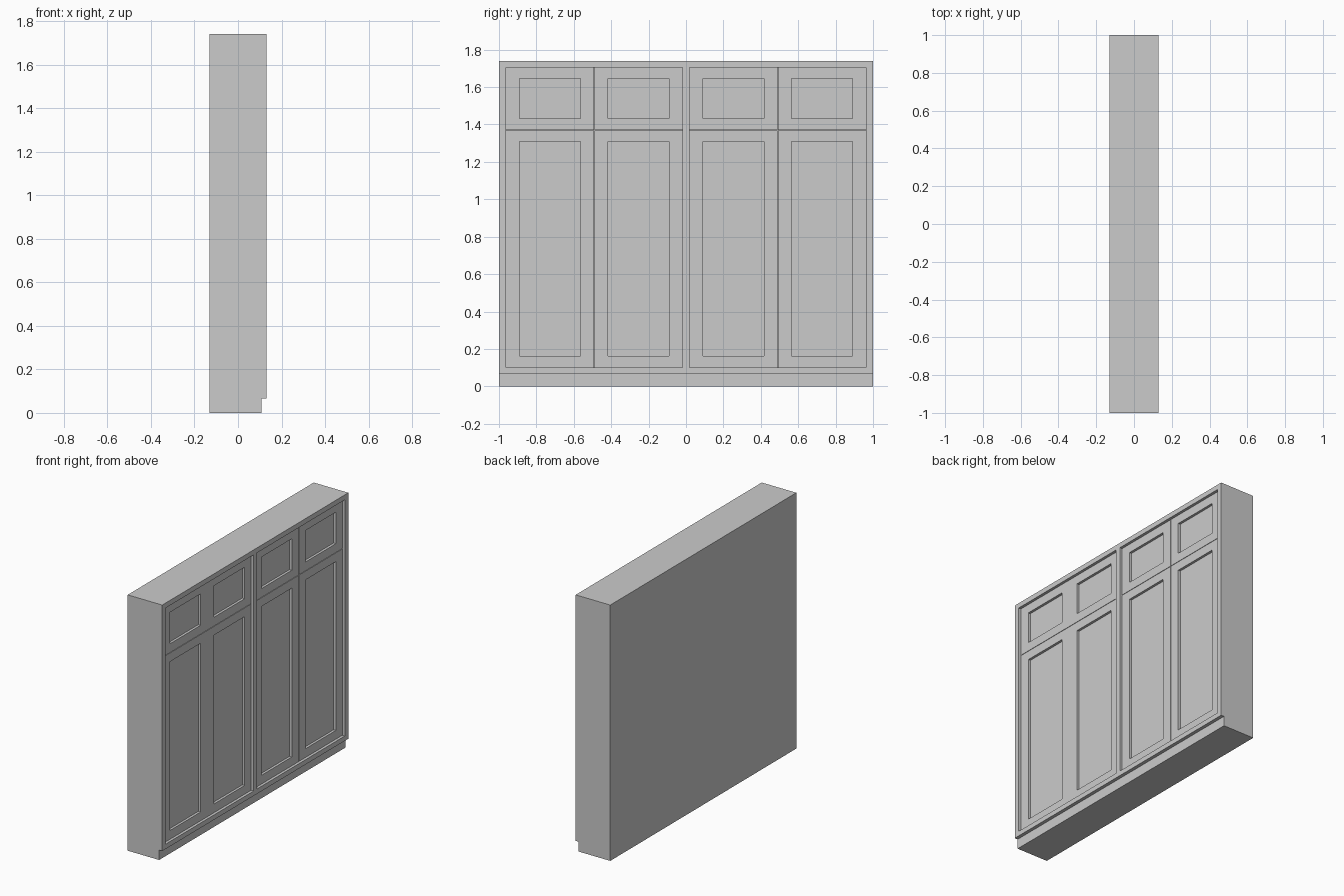
import bpy
import bmesh

if "Cube" in bpy.data.objects:
    bpy.data.objects.remove(bpy.data.objects["Cube"])

GREY = (0.6, 0.6, 0.6, 1.0)
FRONT, BACK = 0.13, -0.13
HEIGHT, PLINTH_TOP, PLINTH_FRONT = 1.74, 0.067, 0.107
BAY_IN, BAY_OUT, BAY_LOW, BAY_HIGH = 0.0175, 0.963, 0.1, 1.706
DOOR_FACE = FRONT - 0.017
PANEL_DEPTH = 0.017
SPLIT_Z = 1.37
GAP = 0.0015

grey = bpy.data.materials.new("plain grey")
grey.use_nodes = True
grey.diffuse_color = GREY
grey.node_tree.nodes["Principled BSDF"].inputs["Base Color"].default_value = GREY


def make_object(name, bm):
    bmesh.ops.recalc_face_normals(bm, faces=bm.faces)
    mesh = bpy.data.meshes.new(name)
    bm.to_mesh(mesh)
    bm.free()
    mesh.materials.append(grey)
    obj = bpy.data.objects.new(name, mesh)
    bpy.context.collection.objects.link(obj)
    return obj


def box_mesh(low, high):
    bm = bmesh.new()
    bmesh.ops.create_cube(bm, size=1)
    for v in bm.verts:
        v.co = [h if c > 0 else l for c, l, h in zip(v.co, low, high)]
    return bm


# Carcass: side profile with a recessed plinth, extruded across the width
bm = bmesh.new()
profile = [(BACK, 0), (PLINTH_FRONT, 0), (PLINTH_FRONT, PLINTH_TOP),
           (FRONT, PLINTH_TOP), (FRONT, HEIGHT), (BACK, HEIGHT)]
side = bm.faces.new([bm.verts.new((x, -1, z)) for x, z in profile])
swept = bmesh.ops.extrude_face_region(bm, geom=[side])["geom"]
bmesh.ops.translate(bm, vec=(0, 2, 0),
                    verts=[g for g in swept if isinstance(g, bmesh.types.BMVert)])
carcass = make_object("carcass", bm)

# Two door bays cut into the front
for low_y, high_y in ((-BAY_OUT, -BAY_IN), (BAY_IN, BAY_OUT)):
    cutter = make_object("bay_cutter", box_mesh(
        (DOOR_FACE - 0.03, low_y, BAY_LOW), (FRONT + 0.1, high_y, BAY_HIGH)))
    cutter.hide_render = True
    cut = carcass.modifiers.new("bay", "BOOLEAN")
    cut.object = cutter
    cut.operation = "DIFFERENCE"
    cut.solver = "EXACT"
    bpy.context.view_layer.objects.active = carcass
    bpy.ops.object.modifier_apply(modifier=cut.name)
    bpy.data.objects.remove(cutter)


def panel_door(name, y0, y1, z0, z1):
    """Door slab with a sunken rectangular panel in its front."""
    bm = box_mesh((DOOR_FACE - 0.032, y0 + GAP, z0 + GAP),
                  (DOOR_FACE, y1 - GAP, z1 - GAP))
    bm.normal_update()
    front = max(bm.faces, key=lambda f: f.normal.x)
    bmesh.ops.inset_individual(bm, faces=[front], thickness=0.05)
    mid_y, mid_z = (y0 + y1) / 2, (z0 + z1) / 2
    for v in front.verts:
        v.co.y = y1 - 0.073 if v.co.y > mid_y else y0 + 0.073
        v.co.z = z1 - 0.061 if v.co.z > mid_z else z0 + 0.061
    sunk = bmesh.ops.extrude_face_region(bm, geom=[front])["geom"]
    bmesh.ops.translate(bm, vec=(-PANEL_DEPTH, 0, 0),
                        verts=[g for g in sunk if isinstance(g, bmesh.types.BMVert)])
    if front.is_valid:
        bmesh.ops.delete(bm, geom=[front], context="FACES_ONLY")
    make_object(name, bm)


# Four columns, each with a tall lower door and a small upper door
MIDDLE = (BAY_IN + BAY_OUT) / 2
columns = [(-BAY_OUT, -MIDDLE), (-MIDDLE, -BAY_IN), (BAY_IN, MIDDLE), (MIDDLE, BAY_OUT)]
for number, (y0, y1) in enumerate(columns, 1):
    panel_door(f"lower_door_{number}", y0, y1, BAY_LOW, SPLIT_Z)
    panel_door(f"upper_door_{number}", y0, y1, SPLIT_Z, BAY_HIGH)
